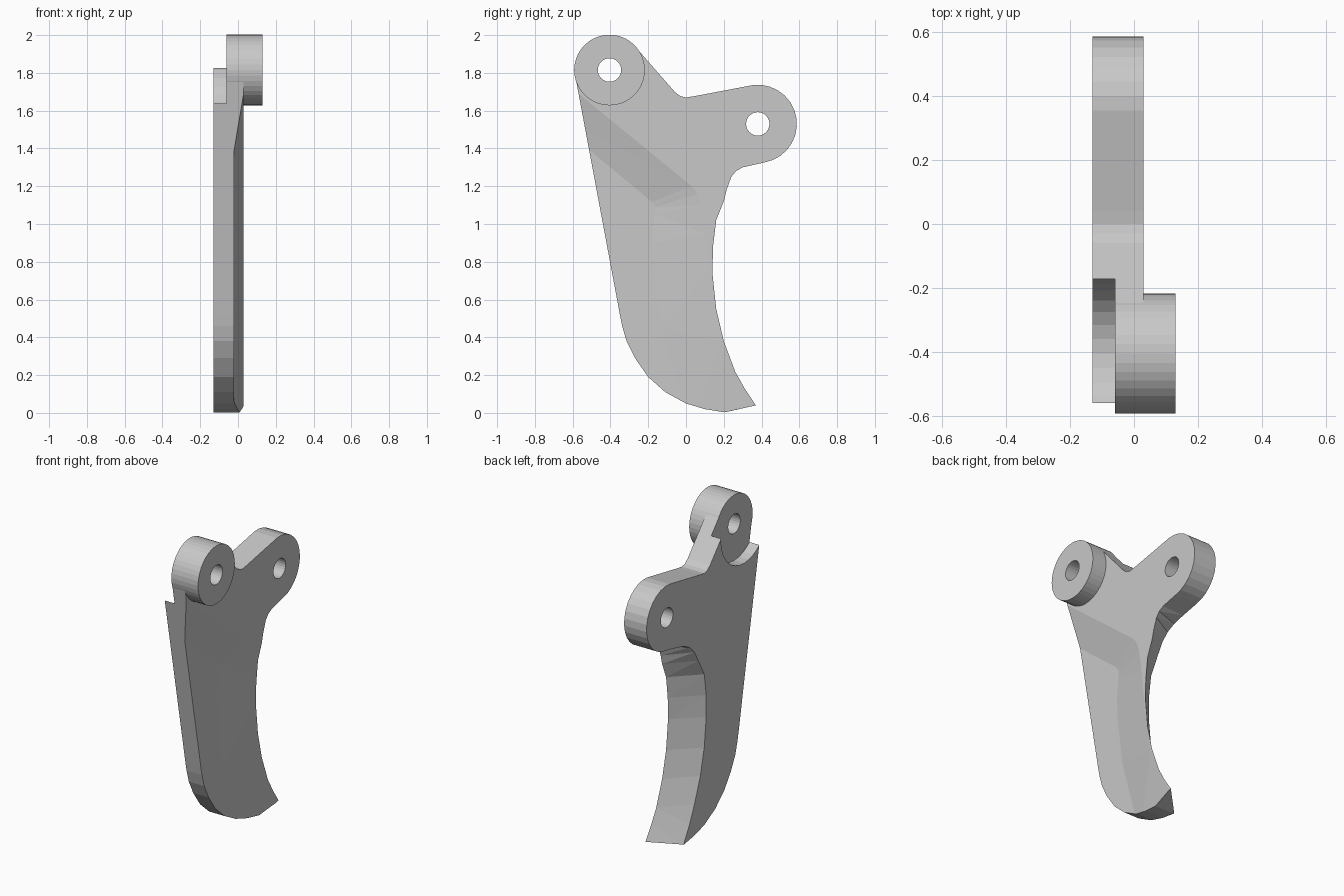
import bpy
import bmesh
from math import cos, sin, radians, tau

cube = bpy.data.objects.get("Cube")
if cube:
    bpy.data.objects.remove(cube)

grey = bpy.data.materials.new("plain grey")
grey.use_nodes = True
colour = (0.58, 0.58, 0.58, 1)
grey.diffuse_color = colour
grey.node_tree.nodes["Principled BSDF"].inputs["Base Color"].default_value = colour


def loft(name, layers):
    """Solid through matching (y, z) loops, each placed at its own x."""
    bm = bmesh.new()
    rings = [[bm.verts.new((x, y, z)) for y, z in loop] for x, loop in layers]
    bm.faces.new(rings[0])
    bm.faces.new(rings[-1])
    sides = []
    for low, high in zip(rings, rings[1:]):
        for i in range(len(low)):
            sides.append(bm.faces.new((low[i - 1], low[i], high[i], high[i - 1])))
    bmesh.ops.triangulate(bm, faces=sides)
    bmesh.ops.recalc_face_normals(bm, faces=bm.faces)
    mesh = bpy.data.meshes.new(name)
    bm.to_mesh(mesh)
    bm.free()
    mesh.materials.append(grey)
    obj = bpy.data.objects.new(name, mesh)
    bpy.context.collection.objects.link(obj)
    return obj


def arc(centre, radius, start, end, steps):
    angles = [radians(start + (end - start) * i / steps) for i in range(steps + 1)]
    return [(centre[0] + radius * cos(a), centre[1] + radius * sin(a)) for a in angles]


def cylinder(name, centre, radius, x0, x1, sides):
    ring = [(centre[0] + radius * cos(tau * i / sides),
             centre[1] + radius * sin(tau * i / sides)) for i in range(sides)]
    return loft(name, [(x0, ring), (x1, ring)])


def combine(target, tool, operation):
    """Apply a boolean and discard the tool."""
    tool.hide_render = True
    mod = target.modifiers.new(operation.lower(), "BOOLEAN")
    mod.operation = operation
    mod.solver = "EXACT"
    mod.object = tool
    bpy.context.view_layer.objects.active = target
    bpy.ops.object.modifier_apply(modifier=mod.name)
    bpy.data.objects.remove(tool)


BOSS = (-0.405, 1.815)
LOBE = (0.38, 1.53)
LEFT, RIGHT, FLOOR = 0.03, -0.13, -0.02

# Shared outline pieces: pivot end, front edge and rounded toe
front = arc(BOSS, 0.184, 42, 190, 16) + [
    (-0.35, 0.52), (-0.338, 0.46), (-0.315, 0.38), (-0.27, 0.29), (-0.2, 0.19),
    (-0.11, 0.11), (0, 0.05), (0.1, 0.02), (0.205, 0.003)]
# Rear lobe and the valley between the two ears
back = arc(LOBE, 0.207, -80, 97, 14) + [
    (0.04, 1.676), (0, 1.67), (-0.03, 1.677), (-0.06, 1.7)]
# The concave rear edge is slanted: each side has its own curve
rear_left = [(0.37, 0.04), (0.31, 0.13), (0.26, 0.22), (0.2, 0.38), (0.16, 0.55),
             (0.14, 0.74), (0.143, 0.88), (0.16, 1.02), (0.2, 1.12),
             (0.215, 1.18), (0.24, 1.25), (0.265, 1.28), (0.3, 1.3)]
rear_right = [(0.21, 0.004), (0.15, 0.11), (0.1, 0.22), (0.04, 0.38), (0, 0.55),
              (-0.02, 0.74), (-0.02, 0.88), (0, 1.02), (0.06, 1.13),
              (0.1, 1.2), (0.15, 1.25), (0.21, 1.28), (0.29, 1.3)]
body = loft("lever_body", [(RIGHT, front + rear_right + back),
                           (LEFT, front + rear_left + back)])

# Shallow recess with sloping walls on the left face
floor = [(-0.8, -0.1), (-0.8, 1.63), (-0.18, 1.117), (-0.165, 1.09), (-0.165, 1.05),
         (-0.18, 0.9), (-0.17, 0.75), (-0.13, 0.45), (0.03, -0.1)]
rim = [(-0.8, -0.1), (-0.8, 1.88), (0.03, 1.2), (0.06, 1.16), (0.08, 1.1),
       (0.105, 0.95), (0.125, 0.75), (0.185, 0.38), (0.42, -0.1)]
recess = loft("recess_cutter", [(FLOOR, floor), (LEFT, rim), (0.1, rim)])
combine(body, recess, "DIFFERENCE")

# Pivot boss, then the clearance pocket around it on the right face
combine(body, cylinder("boss", BOSS, 0.187, -0.1, 0.13, 40), "UNION")
combine(body, cylinder("pocket_cutter", BOSS, 0.235, -0.3, -0.06, 32), "DIFFERENCE")

# Pin holes
for centre in (BOSS, LOBE):
    combine(body, cylinder("hole_cutter", centre, 0.062, -0.4, 0.4, 24), "DIFFERENCE")
